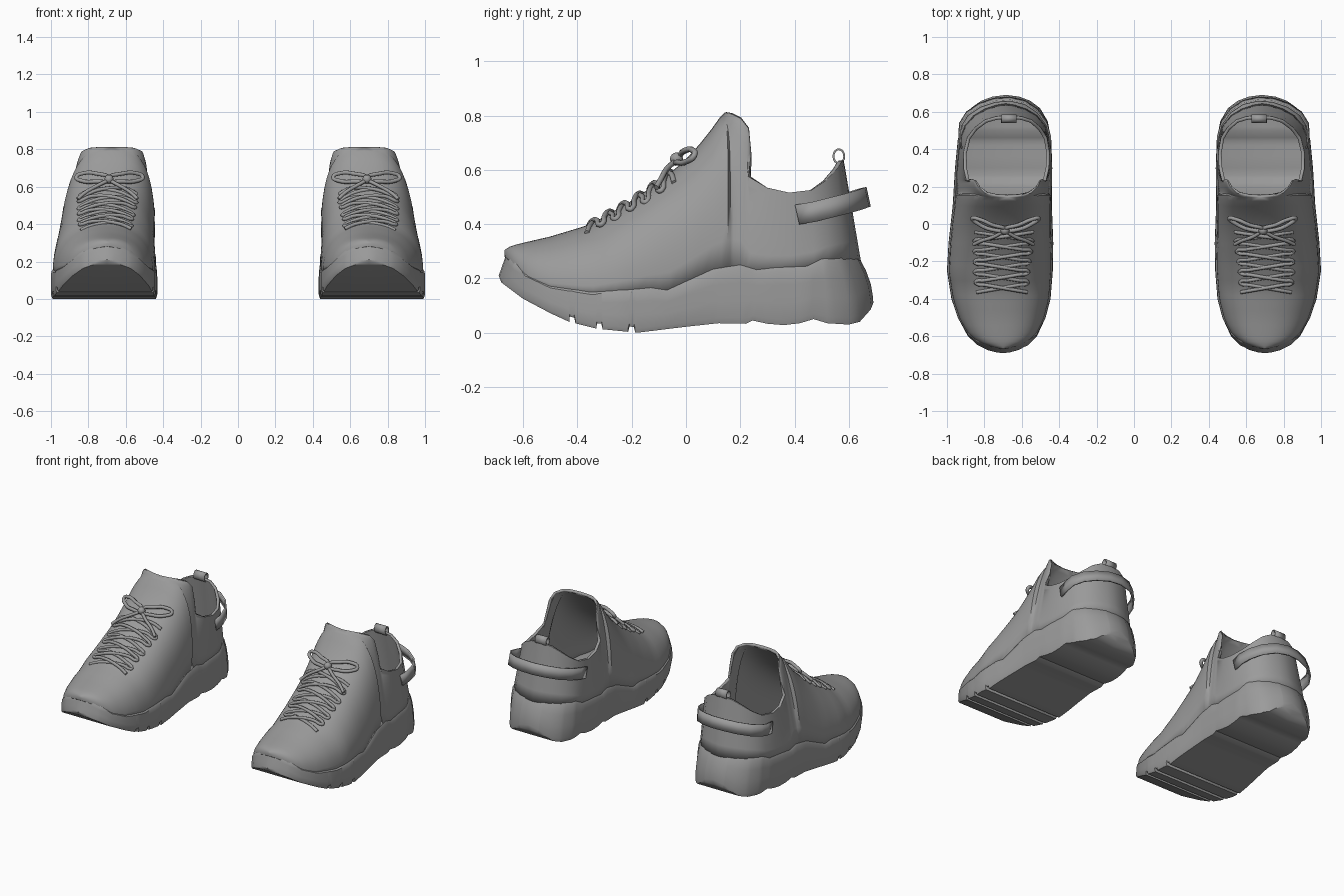
import bpy, bmesh, math
from mathutils import Vector

if "Cube" in bpy.data.objects:
    bpy.data.objects.remove(bpy.data.objects["Cube"])

grey = bpy.data.materials.new("plain grey")
grey.diffuse_color = (0.33, 0.33, 0.33, 1)
grey.use_nodes = True
grey.node_tree.nodes["Principled BSDF"].inputs["Base Color"].default_value = grey.diffuse_color

# Profile curves along the shoe length: (y, value)
WIDTH = [(-.69, 0), (-.687, .04), (-.675, .085), (-.65, .135), (-.6, .185), (-.5, .235), (-.4, .265),
         (-.25, .283), (-.1, .28), (.1, .265), (.3, .26), (.45, .25), (.55, .228), (.62, .185),
         (.66, .13), (.682, .07), (.69, 0)]
BOTTOM = [(-.69, .21), (-.68, .185), (-.6, .125), (-.5, .072), (-.43, .04), (-.33, .015), (-.18, 0),
          (0, .022), (.12, .035), (.22, .033), (.245, .045), (.3, .033), (.36, .028), (.42, .035),
          (.47, .05), (.52, .035), (.6, .03), (.64, .04), (.68, .085), (.69, .11)]
SOLE_TOP = [(-.69, .295), (-.66, .27), (-.6, .215), (-.5, .172), (-.35, .15), (-.2, .16), (-.13, .167),
            (-.07, .158), (0, .19), (.1, .235), (.2, .25), (.26, .232), (.33, .24), (.45, .245),
            (.52, .272), (.69, .28)]
RIDGE = [(-.66, .30), (-.64, .312), (-.6, .322), (-.5, .345), (-.35, .39), (-.2, .475), (-.1, .545),
         (0, .625), (.08, .715), (.13, .785), (.15, .805)]
CENTRE = [(-.69, -.70), (-.25, -.717), (.3, -.697), (.69, -.685)]
# Collar edge: base y, then x, y, z of the rim
COLLAR = [(.16, .06, .155, .805), (.175, .11, .17, .80), (.19, .15, .20, .785), (.205, .165, .225, .75),
          (.22, .185, .232, .66), (.24, .205, .234, .575), (.31, .22, .3, .533), (.39, .222, .38, .515),
          (.48, .205, .46, .525), (.55, .17, .51, .56), (.62, .12, .55, .605), (.66, .07, .565, .63),
          (.682, .03, .57, .635), (.69, 0, .572, .635)]
GROOVES = (-.42, -.32, -.2)


def at(table, y):
    if y <= table[0][0]:
        return table[0][1]
    for (a, u), (b, v) in zip(table, table[1:]):
        if y <= b:
            return u + (v - u) * (y - a) / (b - a)
    return table[-1][1]


def smooth(a, b, v):
    t = min(1, max(0, (v - a) / (b - a)))
    return t * t * (3 - 2 * t)


def place(side, p):
    x, y, z = p
    return Vector((side * (at(CENTRE, y) + x + .05 * max(0, z - .25)), y, z))


def taper(y, f):
    # heel and toe lean inward with height fraction f
    return y - .055 * smooth(.4, .69, y) * f * f + .03 * smooth(-.55, -.69, y) * f


def finish(name, mesh, angle=40):
    mesh.materials.append(grey)
    mesh.shade_smooth()
    mesh.set_sharp_from_angle(angle=math.radians(angle))
    ob = bpy.data.objects.new(name, mesh)
    bpy.context.collection.objects.link(ob)
    return ob


def loft(name, side, columns, mirrored=True, angle=40):
    # skin neighbouring columns, on both halves of the shoe
    bm = bmesh.new()
    for m in ((1, -1) if mirrored else (1,)):
        grid = [[bm.verts.new(place(side, (m * p[0], p[1], p[2]))) for p in c] for c in columns]
        for a, b in zip(grid, grid[1:]):
            for i in range(len(a) - 1):
                bm.faces.new((a[i], a[i + 1], b[i + 1], b[i]))
    bmesh.ops.remove_doubles(bm, verts=bm.verts, dist=.0005)
    bmesh.ops.dissolve_degenerate(bm, edges=bm.edges, dist=.0003)
    bmesh.ops.recalc_face_normals(bm, faces=bm.faces)
    mesh = bpy.data.meshes.new(name)
    bm.to_mesh(mesh)
    bm.free()
    return finish(name, mesh, angle)


def thicken(ob, amount):
    mod = ob.modifiers.new("thickness", 'SOLIDIFY')
    mod.thickness, mod.offset = amount, 0


def sole(side):
    ys = [v[0] for v in WIDTH] + [v[0] for v in BOTTOM] + [v[0] for v in SOLE_TOP]
    for g in GROOVES:
        ys += [g - .013, g - .008, g + .008, g + .013]
    cols = []
    for y in sorted(set(ys)):
        w, top = at(WIDTH, y), at(SOLE_TOP, y)
        low = at(BOTTOM, y) + (.02 if any(abs(y - g) < .01 for g in GROOVES) else 0)
        col = [(0, y, low)]
        for f, inset in ((0, .006), (.1, 0), (.4, 0), (.7, 0), (.93, .002), (1, .01)):
            col.append((max(0, w - inset), taper(y, f), low + (top - low) * f))
        col.append((max(0, w - .035), taper(y, 1), top - .006))
        col.append((0, taper(y, 1), top - .01))
        cols.append(col)
    loft("sole", side, cols, angle=35)


def round_power(y):
    return .9 - .15 * smooth(-.4, .1, y)


def upper(side):
    front = [-.69, -.687, -.675, -.65, -.62] + [-.58 + .04 * i for i in range(18)] + [.13, .15]
    cols, n = [], 14
    for y, cx, cy, cz in [(y, 0, None, None) for y in front] + COLLAR:
        by, w = taper(y, 1), max(0, at(WIDTH, y) - .018)
        if cy is None:
            cy, cz = by, at(RIDGE, by)
        k = 1 if y > .23 else cx / .205
        zs, e, col = at(SOLE_TOP, y) - .015, round_power(y), []
        for i in range(n + 1):
            a = math.pi / 2 * i / n
            up = math.sin(a) ** e
            across = (1 - k) * max(0, math.cos(a)) ** e + k * (1 - up)
            if i == n:
                across = 0
            col.append((cx + (w - cx) * across, by + (cy - by) * up, zs + (cz - zs) * up))
        cols.append(col)
    thicken(loft("upper", side, cols), .018)


def on_upper(x, y, lift):
    # point resting on the front of the upper
    e, w, zs = round_power(y), at(WIDTH, y) - .018, at(SOLE_TOP, y) - .015
    c = min(1, abs(x) / w) ** (1 / e)
    return (x, y, zs + (at(RIDGE, y) - zs) * math.sqrt(1 - c * c) ** e + lift)


def cord(name, side, points, radius=.01, closed=False):
    cu = bpy.data.curves.new(name, 'CURVE')
    cu.dimensions, cu.bevel_depth, cu.bevel_resolution = '3D', radius, 2
    cu.resolution_u, cu.use_fill_caps = 4, True
    sp = cu.splines.new('BEZIER')
    sp.bezier_points.add(len(points) - 1)
    for b, p in zip(sp.bezier_points, points):
        b.co = place(side, p)
        b.handle_left_type = b.handle_right_type = 'AUTO'
    sp.use_cyclic_u = closed
    cu.materials.append(grey)
    ob = bpy.data.objects.new(name, cu)
    bpy.context.collection.objects.link(ob)


def laces(side):
    # two crossing zigzags, a bow with two loops, two tails and a knot
    for m in (1, -1):
        pts = []
        for r in range(6):
            d = m * (1 if r % 2 else -1)
            half = .135 + .004 * r
            for i in range(7):
                u = i / 6
                pts.append(on_upper(d * half * (2 * u - 1), -.365 + .055 * (r + u * .85),
                                    .012 + .008 * (m > 0)))
        cord("lace", side, pts)
        bow = [(0, -.03, .64), (.07, -.005, .67), (.14, .025, .672), (.178, .03, .652),
               (.15, .005, .632), (.07, -.03, .628)]
        cord("bow_loop", side, [(m * x, y, z) for x, y, z in bow], .011, True)
        tail = [(0, -.035, .635), (.06, -.07, .605), (.12, -.09, .57), (.16, -.11, .535)]
        cord("bow_tail", side, [(m * x, y, z) for x, y, z in tail], .01)
    bm = bmesh.new()
    bmesh.ops.create_uvsphere(bm, u_segments=12, v_segments=8, radius=.024)
    bmesh.ops.translate(bm, verts=bm.verts, vec=place(side, (0, -.035, .64)))
    mesh = bpy.data.meshes.new("knot")
    bm.to_mesh(mesh)
    bm.free()
    finish("knot", mesh)


def heel_details(side):
    # flat strap standing off the heel
    path = [(-.238, .41, .435), (-.25, .47, .445), (-.25, .53, .46), (-.215, .59, .475), (-.15, .635, .488),
            (-.07, .662, .498), (.01, .668, .5), (.09, .65, .496), (.16, .605, .482),
            (.21, .54, .465), (.232, .47, .45), (.232, .41, .435)]
    strap = [[(x, y + .008, z - .036), (x, y - .008, z + .036)] for x, y, z in path]
    thicken(loft("heel_strap", side, strap, False), .01)
    # small pull loop on the collar
    ring = []
    for i in range(17):
        a = 2 * math.pi * i / 16
        y, z = .563 + .02 * math.cos(a), .65 + .026 * math.sin(a)
        ring.append([(-.04, y, z), (.04, y, z)])
    thicken(loft("pull_loop", side, ring, False), .007)


for side in (1, -1):
    sole(side)
    upper(side)
    laces(side)
    heel_details(side)
